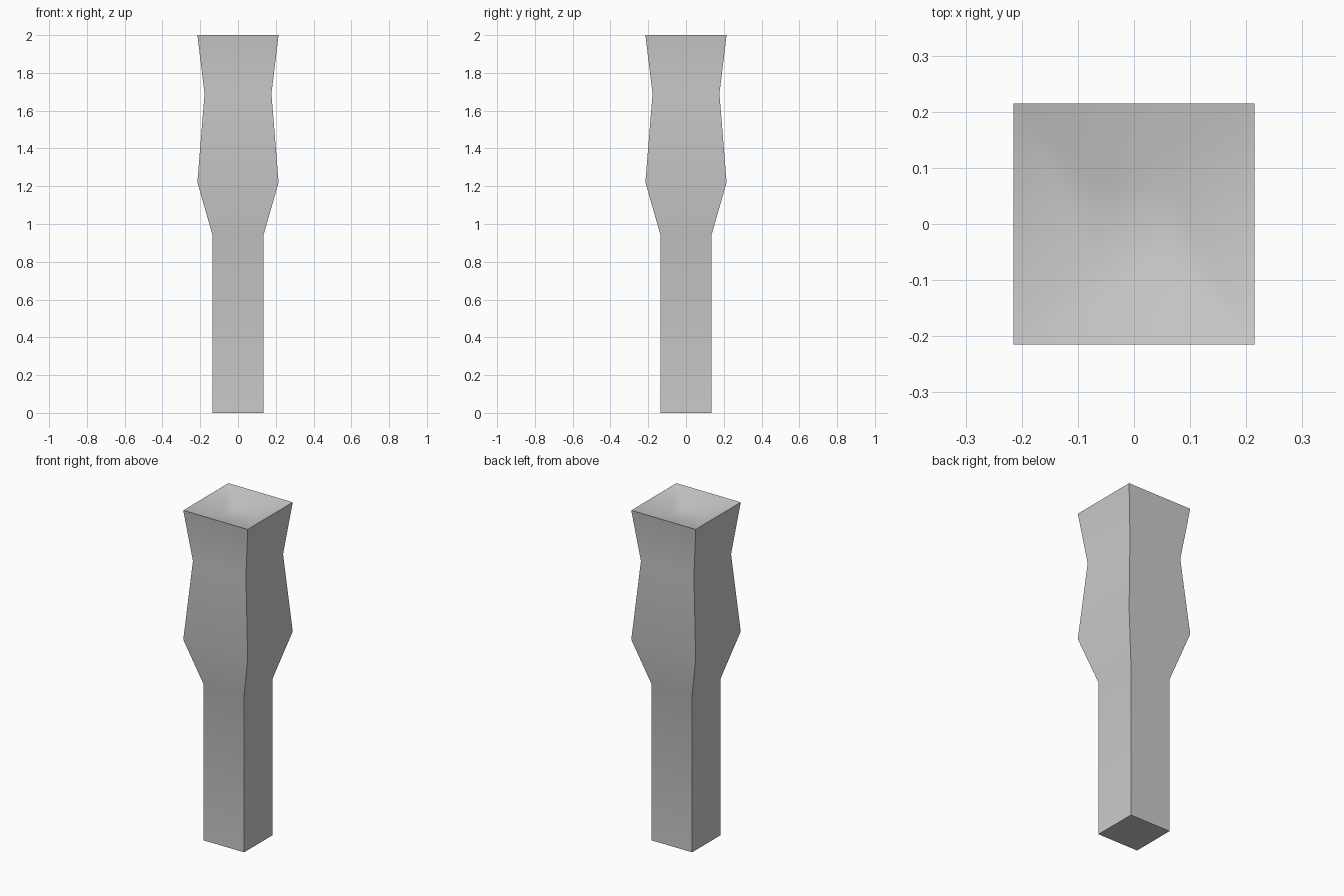
import bpy, bmesh

if "Cube" in bpy.data.objects:
    bpy.data.objects.remove(bpy.data.objects["Cube"])

# Square cross-sections of the post: (half width, height)
outer = [(0.136, 0), (0.136, 0.945), (0.215, 1.22), (0.177, 1.69), (0.215, 2.0)]
# Shallow dished top sinking in from the rim
dish = [(0.065, 1.945)]

bm = bmesh.new()
rings = [[bm.verts.new((sx * h, sy * h, z))
          for sx, sy in ((-1, -1), (1, -1), (1, 1), (-1, 1))]
         for h, z in outer + dish]

# Walls between neighbouring sections
for a, b in zip(rings, rings[1:]):
    for i in range(4):
        j = (i + 1) % 4
        bm.faces.new((a[i], a[j], b[j], b[i]))

# Closed base and dish floor
bm.faces.new(rings[0][::-1])
bm.faces.new(rings[-1])
bmesh.ops.recalc_face_normals(bm, faces=bm.faces)

mesh = bpy.data.meshes.new("square_post")
bm.to_mesh(mesh)
bm.free()
post = bpy.data.objects.new("square_post", mesh)
bpy.context.collection.objects.link(post)

# Soft shading across the shallow bends, crisp corners
bpy.context.view_layer.objects.active = post
post.select_set(True)
bpy.ops.object.shade_smooth_by_angle(angle=0.5236)
